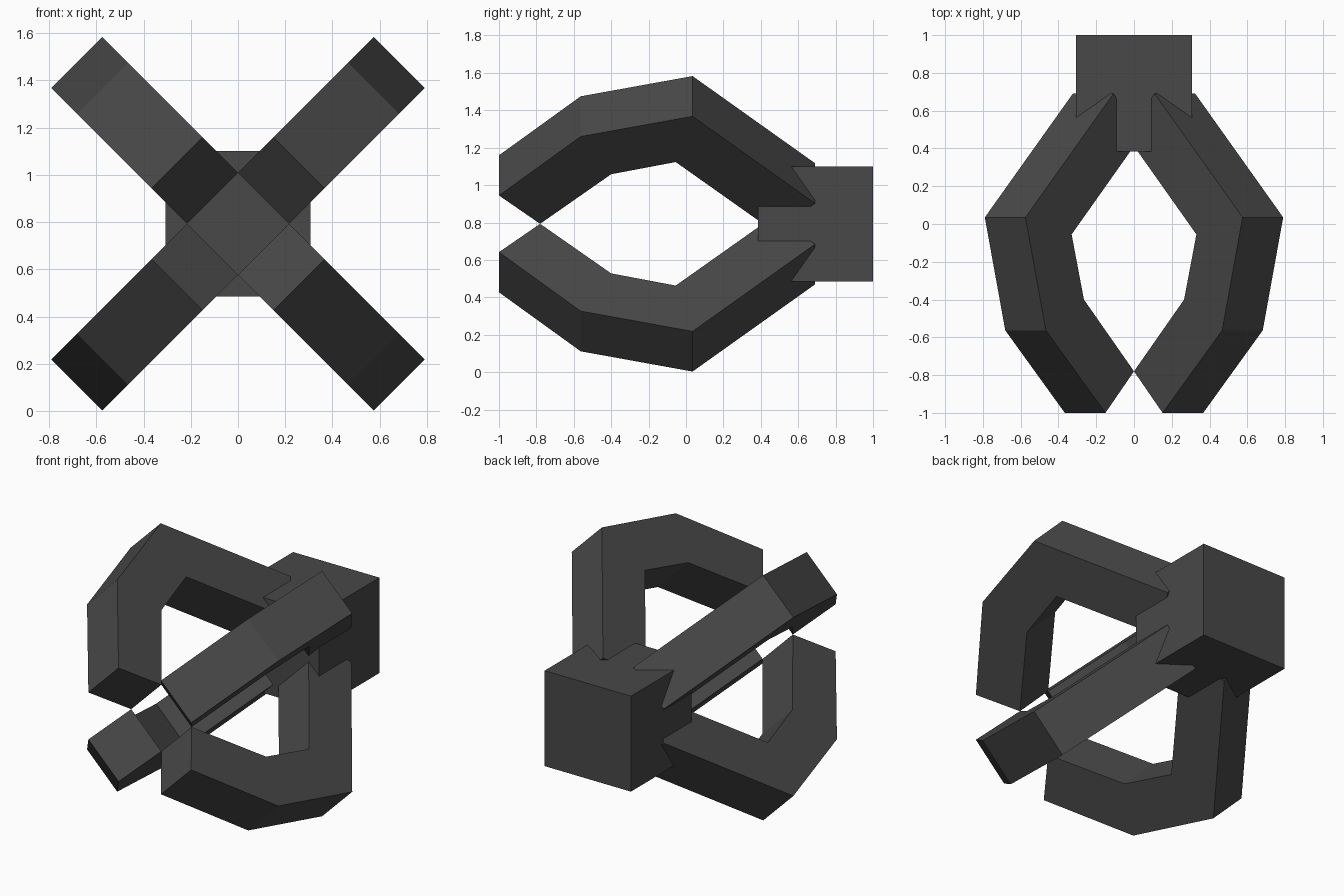
import bpy, bmesh, math
from mathutils import Vector

if "Cube" in bpy.data.objects:
    bpy.data.objects.remove(bpy.data.objects["Cube"])

CZ = 0.793   # height of the claw axis
W = 0.152    # half width of a finger

mat = bpy.data.materials.new("dark grey")
mat.diffuse_color = (0.065, 0.065, 0.065, 1)
mat.use_nodes = True
mat.node_tree.nodes["Principled BSDF"].inputs["Base Color"].default_value = mat.diffuse_color


def finish(name, bm):
    bmesh.ops.recalc_face_normals(bm, faces=bm.faces[:])
    me = bpy.data.meshes.new(name)
    bm.to_mesh(me)
    bm.free()
    me.materials.append(mat)
    bpy.context.collection.objects.link(bpy.data.objects.new(name, me))


# Base cube at the back
bm = bmesh.new()
bmesh.ops.create_cube(bm, size=1)
for v in bm.verts:
    v.co = Vector((v.co.x * 0.615, v.co.y * 0.615 + 0.6925, v.co.z * 0.615 + CZ))
finish("base_block", bm)

# Bent fingers: (distance from axis, y) for the outer and inner edges
outer = [(0.306, 0.69), (0.965, 0.035), (0.812, -0.563), (0.366, -1.0)]
inner = [(0.090, 0.474), (0.619, -0.055), (0.527, -0.40), (0.152, -0.78)]

for i in range(4):
    a = math.radians(45 + 90 * i)
    radial = Vector((math.cos(a), 0, math.sin(a)))
    side = Vector((-math.sin(a), 0, math.cos(a)))
    bm = bmesh.new()
    rings = []
    for (ro, yo), (ri, yi) in zip(outer, inner):
        rings.append([bm.verts.new(radial * r + side * t + Vector((0, y, CZ)))
                      for r, y, t in ((ro, yo, -W), (ro, yo, W), (ri, yi, W), (ri, yi, -W))])
    for p, q in zip(rings, rings[1:]):
        for k in range(4):
            n = (k + 1) % 4
            bm.faces.new((p[k], p[n], q[n], q[k]))
    bm.faces.new(rings[0])
    bm.faces.new(rings[-1])
    finish(f"claw_finger_{i + 1}", bm)
